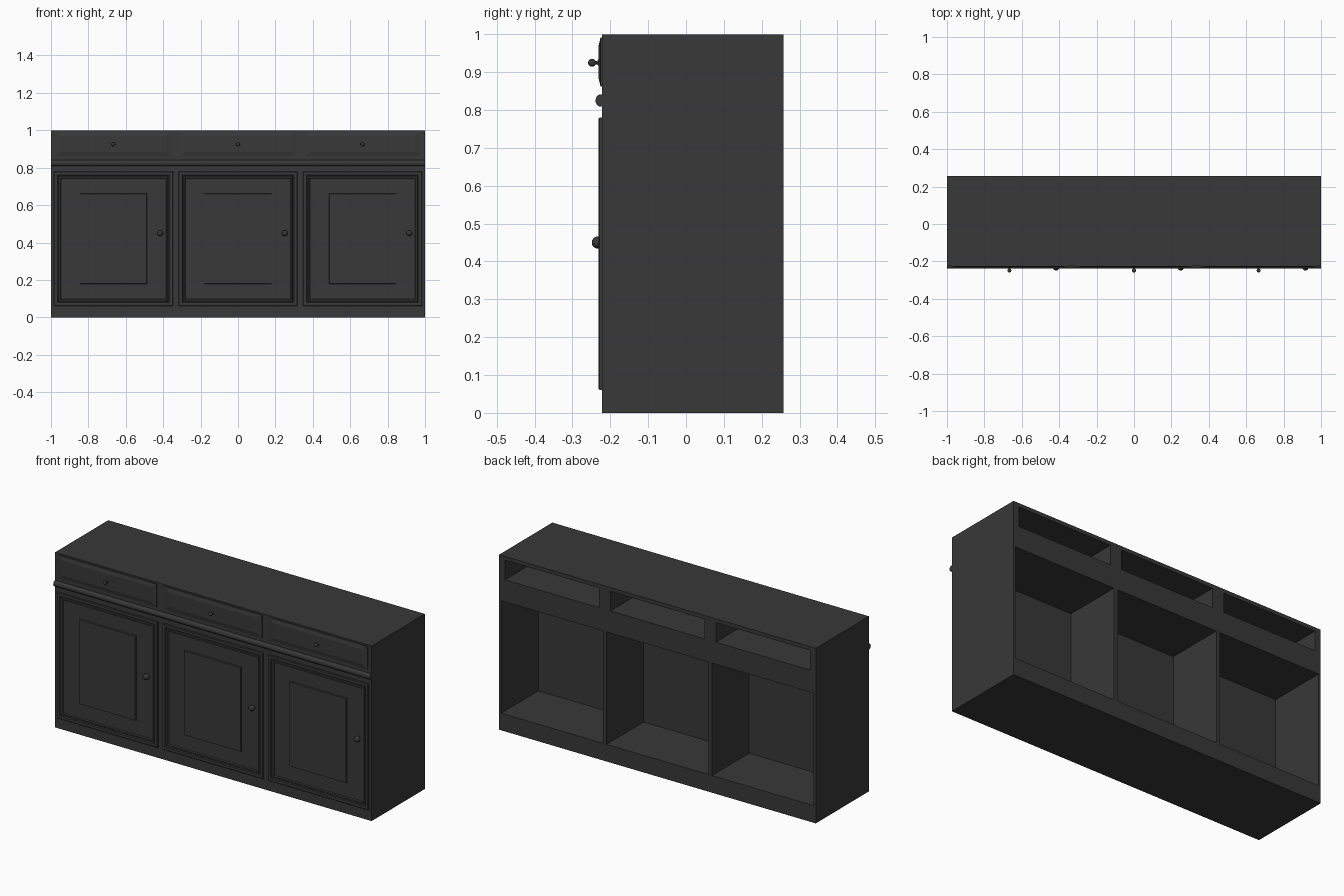
import bpy, bmesh, math
from mathutils import Matrix

if "Cube" in bpy.data.objects:
    bpy.data.objects.remove(bpy.data.objects["Cube"])

FRONT, BACK = -0.222, 0.257
PITCH = 0.666
dark = bpy.data.materials.new("dark_wood")
dark.diffuse_color = (0.04, 0.04, 0.04, 1)
dark.use_nodes = True
dark.node_tree.nodes["Principled BSDF"].inputs["Base Color"].default_value = dark.diffuse_color


def finish(name, bm, smooth=False):
    bmesh.ops.recalc_face_normals(bm, faces=bm.faces)
    me = bpy.data.meshes.new(name)
    bm.to_mesh(me)
    bm.free()
    ob = bpy.data.objects.new(name, me)
    bpy.context.collection.objects.link(ob)
    me.materials.append(dark)
    if smooth:
        bpy.ops.object.select_all(action='DESELECT')
        ob.select_set(True)
        bpy.context.view_layer.objects.active = ob
        bpy.ops.object.shade_smooth_by_angle(angle=math.radians(35))
    return ob


def add_box(bm, x0, x1, y0, y1, z0, z1):
    m = Matrix.Translation(((x0 + x1) / 2, (y0 + y1) / 2, (z0 + z1) / 2))
    m = m @ Matrix.Diagonal((x1 - x0, y1 - y0, z1 - z0, 1))
    bmesh.ops.create_cube(bm, size=1, matrix=m)


def stepped_panel(name, cx, cz, hx, hz, steps):
    """Nested rectangles (x inset, z inset, y), bridged from the rim to the centre."""
    bm = bmesh.new()
    prev = None
    for ix, iz, y in steps:
        a, b = hx - ix, hz - iz
        ring = [bm.verts.new((cx + sx * a, y, cz + sz * b))
                for sx, sz in ((-1, -1), (1, -1), (1, 1), (-1, 1))]
        if prev:
            for i in range(4):
                j = (i + 1) % 4
                bm.faces.new((prev[i], prev[j], ring[j], ring[i]))
        else:
            bm.faces.new(ring[::-1])
        prev = ring
    bm.faces.new(prev)
    return finish(name, bm)


def lathe_knob(name, cx, cz, profile, segs=20):
    """Spin (radius, y) points round the y axis."""
    bm = bmesh.new()
    vs = [bm.verts.new((cx + r, y, cz)) for r, y in profile]
    es = [bm.edges.new(p) for p in zip(vs, vs[1:])]
    bmesh.ops.spin(bm, geom=vs + es, cent=(cx, 0, cz), axis=(0, 1, 0),
                   angle=2 * math.pi, steps=segs)
    bmesh.ops.remove_doubles(bm, verts=bm.verts, dist=1e-5)
    return finish(name, bm, True)


def ball(r, yc, a0, a1, n=10):
    return [(r * math.sin(math.radians(a0 + (a1 - a0) * i / n)),
             yc - r * math.cos(math.radians(a0 + (a1 - a0) * i / n)))
            for i in range(n + 1)]


# Carcass with open compartments cut in from the back
bm = bmesh.new()
add_box(bm, -1, 1, FRONT, BACK, 0, 1)
carcass = finish("carcass", bm)
bm = bmesh.new()
for k in (-1, 0, 1):
    c = k * PITCH
    add_box(bm, c - 0.321, c + 0.321, -0.077, BACK + 0.1, 0.098, 0.74)
    add_box(bm, c - 0.297, c + 0.297, -0.077, BACK + 0.1, 0.866, 0.978)
cutter = finish("compartment_cutter", bm)
cutter.hide_render = True
mod = carcass.modifiers.new("compartments", 'BOOLEAN')
mod.operation, mod.solver, mod.object = 'DIFFERENCE', 'EXACT', cutter
bpy.context.view_layer.objects.active = carcass
bpy.ops.object.modifier_apply(modifier=mod.name)
bpy.data.objects.remove(cutter)

# Rounded moulding between the drawers and doors
bm = bmesh.new()
prof = [(FRONT + 0.002, 0.809)]
prof += [(FRONT - 0.004 - 0.013 * math.cos(math.radians(a)),
          0.825 + 0.016 * math.sin(math.radians(a))) for a in range(-90, 91, 15)]
prof += [(FRONT + 0.002, 0.841)]
face = bm.faces.new([bm.verts.new((-1, y, z)) for y, z in prof])
ext = bmesh.ops.extrude_face_region(bm, geom=[face])
bmesh.ops.translate(bm, vec=(2, 0, 0),
                    verts=[v for v in ext["geom"] if isinstance(v, bmesh.types.BMVert)])
finish("moulding", bm, True)

# Profiles from rim to centre
door_steps = [(0, 0, -0.221), (0, 0, -0.228), (0.003, 0.003, -0.231),
              (0.018, 0.018, -0.231), (0.021, 0.021, -0.225), (0.025, 0.025, -0.225),
              (0.028, 0.028, -0.229), (0.034, 0.034, -0.229), (0.038, 0.038, -0.2235),
              (0.138, 0.118, -0.2235), (0.140, 0.120, -0.231)]
drawer_steps = [(0, 0, -0.221), (0, 0, -0.226), (0.012, 0.008, -0.2275),
                (0.03, 0.022, -0.231)]
drawer_knob = (ball(0.0105, -0.2485, 0, 150) +
               [(0.004, -0.237), (0.005, -0.234), (0.009, -0.231), (0.009, -0.229)])
door_knob = ball(0.016, -0.233, 0, 140)

# Doors, drawer fronts and their knobs
for k, side in ((-1, "left"), (0, "middle"), (1, "right")):
    c = k * PITCH
    stepped_panel(side + "_door", c, 0.42, 0.318, 0.36, door_steps)
    lathe_knob(side + "_door_knob", c + 0.25, 0.45, door_knob)
    stepped_panel(side + "_drawer_front", c, 0.927, 0.31, 0.065, drawer_steps)
    lathe_knob(side + "_drawer_knob", c, 0.925, drawer_knob)
